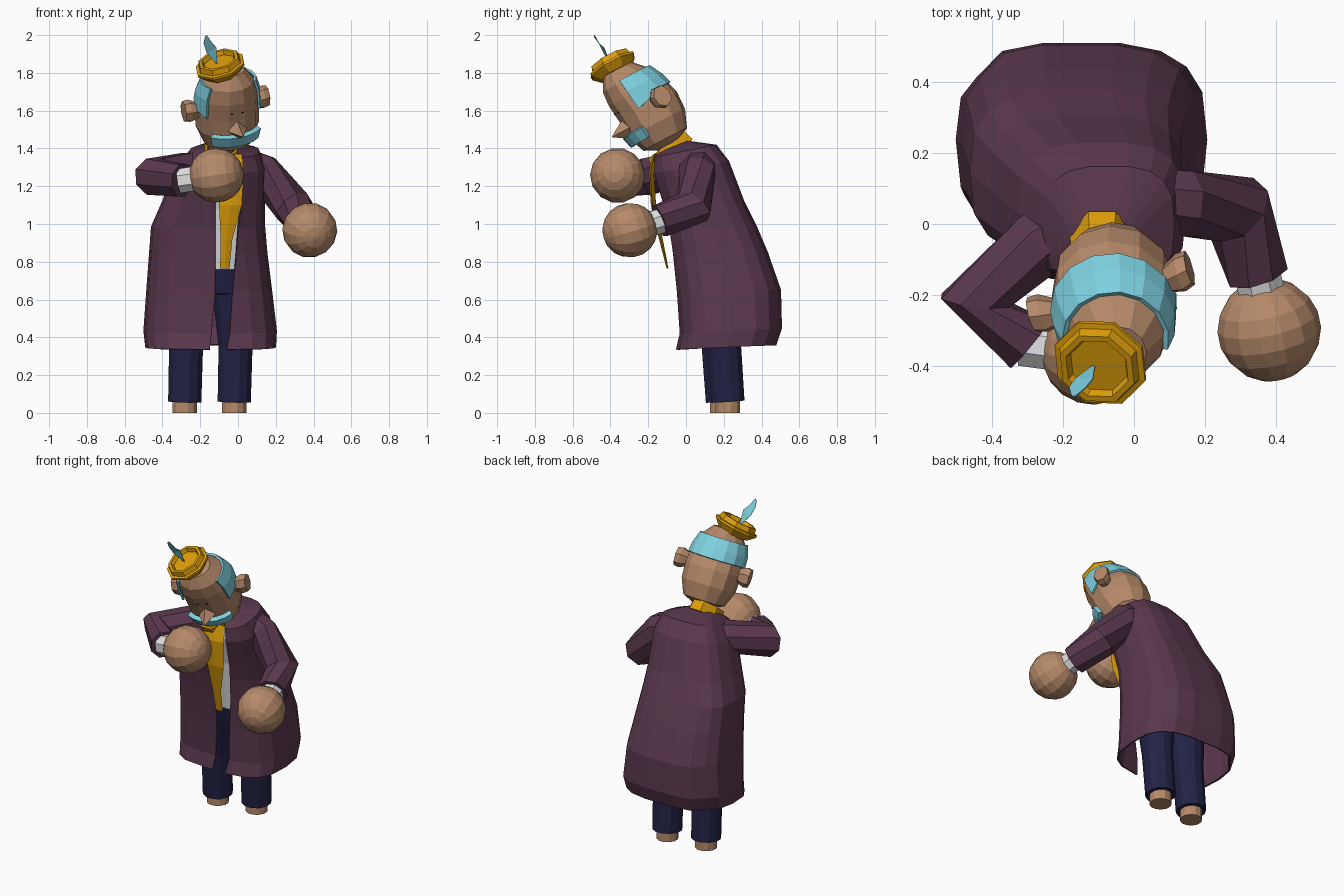
import bpy, bmesh, math
from mathutils import Vector, Matrix

if "Cube" in bpy.data.objects:
    bpy.data.objects.remove(bpy.data.objects["Cube"])

def mat(name, rgb):
    lin = [((c / 255 + 0.055) / 1.055) ** 2.4 for c in rgb]
    m = bpy.data.materials.new(name)
    m.diffuse_color = (*lin, 1)
    m.use_nodes = True
    m.node_tree.nodes["Principled BSDF"].inputs["Base Color"].default_value = m.diffuse_color
    return m

SKIN = mat("skin", (182, 138, 106))
COAT = mat("plum cloth", (90, 56, 77))
BLUE = mat("pale blue hair", (126, 208, 224))
GOLD = mat("gold", (222, 158, 10))
NAVY = mat("navy cloth", (34, 34, 70))
WHITE = mat("white shirt", (222, 222, 224))
BLACK = mat("black", (22, 20, 22))

def loft(name, rings, m, closed=True, caps=True, thick=0, frame=None):
    """Skin a list of equal-length point rings."""
    bm = bmesh.new()
    rows = [[bm.verts.new(p) for p in r] for r in rings]
    n = len(rows[0])
    for a, b in zip(rows, rows[1:]):
        for i in range(n if closed else n - 1):
            j = (i + 1) % n
            bm.faces.new((a[i], a[j], b[j], b[i]))
    if caps and closed:
        bm.faces.new(rows[0][::-1])
        bm.faces.new(rows[-1])
    bmesh.ops.recalc_face_normals(bm, faces=bm.faces)
    if frame:
        bm.transform(frame)
    me = bpy.data.meshes.new(name)
    bm.to_mesh(me)
    bm.free()
    me.materials.append(m)
    ob = bpy.data.objects.new(name, me)
    bpy.context.collection.objects.link(ob)
    if thick:
        s = ob.modifiers.new("thickness", 'SOLIDIFY')
        s.thickness = thick
        s.offset = 0
    return ob

def tube(name, pts, radii, m, sides=8):
    """Round tube along a path, joints mitred."""
    pts = [Vector(p) for p in pts]
    rings = []
    for k, p in enumerate(pts):
        d = (pts[min(k + 1, len(pts) - 1)] - pts[max(k - 1, 0)]).normalized()
        up = Vector((0, 0, 1)) if abs(d.z) < 0.9 else Vector((0, 1, 0))
        u = d.cross(up).normalized()
        v = u.cross(d)
        rings.append([p + radii[k] * (u * math.cos(a) + v * math.sin(a))
                      for a in [2 * math.pi * (i + 0.5) / sides for i in range(sides)]])
    return loft(name, rings, m)

def section(xl, xr, yf, yb, zf, zb, n=16, e=0.66):
    """Rounded-box cross-section, starting at the front and turning towards +x."""
    out = []
    for i in range(n):
        a = 2 * math.pi * (i + 0.5) / n
        s, c = math.sin(a), -math.cos(a)
        s, c = math.copysign(abs(s) ** e, s), math.copysign(abs(c) ** e, c)
        out.append(Vector(((xl + xr) / 2 + s * (xr - xl) / 2, (yf + yb) / 2 + c * (yb - yf) / 2,
                           zf + (zb - zf) * (c + 1) / 2)))
    return out

def frame(origin, right, up):
    u = Vector(up).normalized()
    r = Vector(right)
    r = (r - u * r.dot(u)).normalized()
    b = u.cross(r)
    return Matrix.Translation(origin) @ Matrix((r, b, u)).transposed().to_4x4()

def circle(r, h, n, start=0, sweep=2 * math.pi, full=True, dy=0):
    """Ring about local z; angle 0 is the face direction (-y)."""
    k = n if full else n - 1
    return [Vector((r * math.sin(start + sweep * i / k), dy - r * math.cos(start + sweep * i / k), h))
            for i in range(n)]

# Legs and feet
for side, x, tx, y in (("left", -0.282, -0.25, 0.193), ("right", -0.02, 0.0, 0.222)):
    tube(side + "_foot", [(x, y, 0), (x, y, 0.08)], [0.067, 0.067], SKIN, 12)
    tube(side + "_trouser_leg", [(x, y, 0.06), (x + 0.007, y - 0.02, 0.35), (tx - 0.02, y - 0.05, 0.7)],
         [0.091, 0.093, 0.125], NAVY, 12)

# Hips and shirt body
loft("trouser_hips", [section(-0.34, 0.10, 0.0, 0.34, 0.63, 0.62),
                      section(-0.33, 0.09, -0.03, 0.34, 0.77, 0.74)], NAVY)
loft("shirt", [section(-0.32, 0.08, -0.045, 0.33, 0.76, 0.74), section(-0.31, 0.08, -0.09, 0.26, 1.08, 1.08),
               section(-0.25, 0.07, -0.15, 0.10, 1.27, 1.30), section(-0.16, 0.0, -0.15, -0.03, 1.34, 1.38)], WHITE)

# Open-fronted coat: xl, xr, y front, y back, z front, z back, opening left, opening right
coat_rows = [
    (-0.485, 0.195, -0.05, 0.475, 0.335, 0.36, -0.15, -0.06),
    (-0.495, 0.20, -0.03, 0.505, 0.42, 0.45, -0.14, -0.045),
    (-0.48, 0.175, -0.045, 0.50, 0.64, 0.65, -0.12, -0.03),
    (-0.465, 0.15, -0.065, 0.43, 0.84, 0.85, -0.12, -0.01),
    (-0.455, 0.138, -0.085, 0.37, 0.98, 0.99, -0.12, 0.0),
    (-0.40, 0.137, -0.115, 0.305, 1.10, 1.12, -0.12, 0.015),
    (-0.32, 0.14, -0.165, 0.225, 1.27, 1.33, -0.13, 0.025),
    (-0.25, 0.11, -0.165, 0.16, 1.35, 1.415, -0.135, 0.02),
    (-0.17, 0.0, -0.13, 0.01, 1.38, 1.435, -0.13, -0.01)]
rings = []
for k, (xl, xr, yf, yb, zf, zb, gl, gr) in enumerate(coat_rows):
    s = section(xl, xr, yf, yb, zf, zb, 18)
    s[0].x, s[-1].x = gr, gl
    if k < 4:                       # the left back corner of the skirt is cut in
        s[11].y -= 0.04 * (4 - k) / 4
        s[12].y -= 0.02 * (4 - k) / 4
    rings.append(s)
loft("coat", rings, COAT, closed=False, thick=0.012)

# Sleeves, cuffs and ball hands
arms = {"right": [(0.03, 0.07, 1.32), (0.13, 0.06, 1.28), (0.29, 0.04, 1.09), (0.347, -0.14, 1.015), (0.38, -0.297, 0.967)],
        "left": [(-0.18, 0.0, 1.29), (-0.26, -0.05, 1.285), (-0.445, -0.215, 1.25), (-0.295, -0.337, 1.23), (-0.115, -0.362, 1.257)]}
for side, p in arms.items():
    tube(side + "_sleeve", p[:4], [0.09, 0.10, 0.105, 0.092], COAT)
    a, b = Vector(p[3]), Vector(p[4])
    tube(side + "_cuff", [a - (b - a) * 0.1, a.lerp(b, 0.5)], [0.07, 0.07], WHITE)
    fr = frame(b, (1, 0.1, 0.2), b - a)
    loft(side + "_hand", [circle(0.146 * math.sin(t), -0.146 * math.cos(t), 14)
                          for t in [0.06 + (math.pi - 0.12) * i / 9 for i in range(10)]], SKIN, frame=fr)

# Collar, neck and neck scarf
cf = frame((-0.09, -0.088, 1.395), (1, 0, 0), (0, -0.62, 0.78))
loft("collar", [[Vector((q.x * 0.82, q.y * 1.2, q.z)) for q in circle(r, h, 8, math.pi / 8)]
                for r, h in ((0.112, -0.035), (0.104, 0.03))], GOLD, caps=False, thick=0.014, frame=cf)
tube("neck", [(-0.09, -0.04, 1.33), (-0.07, -0.13, 1.50)], [0.07, 0.075], SKIN)
loft("neck_scarf", [[(l, y, z), ((l + r) / 2, y - 0.008, z), (r, y, z), ((l + r) / 2, y + t, z)]
                    for l, r, y, z, t in ((-0.12, 0.02, -0.165, 1.37, 0.02), (-0.12, 0.03, -0.19, 1.27, 0.02),
                                          (-0.10, 0.02, -0.178, 1.10, 0.02), (-0.092, -0.03, -0.135, 0.92, 0.012),
                                          (-0.095, -0.045, -0.095, 0.765, 0.002))], GOLD)

# Head, turned and bowed; everything on it shares one local frame
hf = frame((-0.06, -0.2, 1.62), (0.95, 0.29, 0.16), (-0.03, -0.46, 0.88))
def lean(h):
    return -0.22 * max(0, h)
head_profile = [(0.06, -0.228), (0.13, -0.195), (0.168, -0.10), (0.172, 0), (0.162, 0.10), (0.14, 0.18), (0.085, 0.25)]
loft("head", [circle(r, h, 12, math.pi / 12, dy=lean(h)) for r, h in head_profile], SKIN, frame=hf)

# Hair band round the back, dipping into sideburns
start, n = math.radians(58), 11
hair = []
for r, h in ((0.172, 0.06), (0.166, 0.12), (0.144, 0.188)):
    ring = circle(r, h, n, start, 2 * math.pi - 2 * start, False, lean(h))
    if h < 0.1:
        ring[0].z = ring[-1].z = 0.01
        ring[1].z = ring[-2].z = 0.03
    hair.append(ring)
loft("hair_band", hair, BLUE, closed=False, thick=0.014, frame=hf)

# Moustache, nose
w = math.radians(46)
loft("moustache", [circle(r, h, 7, -w, 2 * w, False) for r, h in ((0.168, -0.145), (0.185, -0.085))],
     BLUE, closed=False, thick=0.028, frame=hf)
loft("nose", [[Vector((q.x, -d, q.y - 0.055)) for q in circle(r, 0, 4)]
              for r, d in ((0.054, 0.15), (0.047, 0.18), (0.004, 0.255))], SKIN, frame=hf)

# Ears and eyes
for side, s in (("left", -1), ("right", 1)):
    loft(side + "_ear", [[Vector((s * x, q.x * 0.85 + dy, 0.01 + q.y)) for q in circle(r, 0, 7)]
                         for x, r, dy in ((0.14, 0.035, 0), (0.205, 0.064, 0.012), (0.235, 0.058, 0.018))], SKIN, frame=hf)
    loft(side + "_eye", [[Vector((s * 0.03 + q.x, -d, 0.045 + q.y * 0.5)) for q in circle(0.006, 0, 6)]
                         for d in (0.17, 0.178)], BLACK, frame=hf)

# Small eight-sided hat with a dished top
tf = frame((-0.09, -0.38, 1.822), (1, 0, 0.2), (-0.24, -0.47, 0.85))
loft("hat", [circle(r, h, 8, math.pi / 8) for r, h in
             ((0.095, -0.03), (0.137, 0.012), (0.137, 0.025), (0.12, 0.028), (0.112, 0.058), (0.094, 0.058), (0.085, 0.035))],
     GOLD, frame=tf)

# Feather plate
loft("feather", [[(l, y, z), (r, y, z + dz)] for l, r, y, z, dz in
                 ((-0.118, -0.11, -0.40, 1.85, 0), (-0.165, -0.115, -0.435, 1.905, 0.03),
                  (-0.182, -0.135, -0.46, 1.955, 0.0), (-0.175, -0.165, -0.485, 1.99, 0.01))],
     BLUE, closed=False, thick=0.004)
